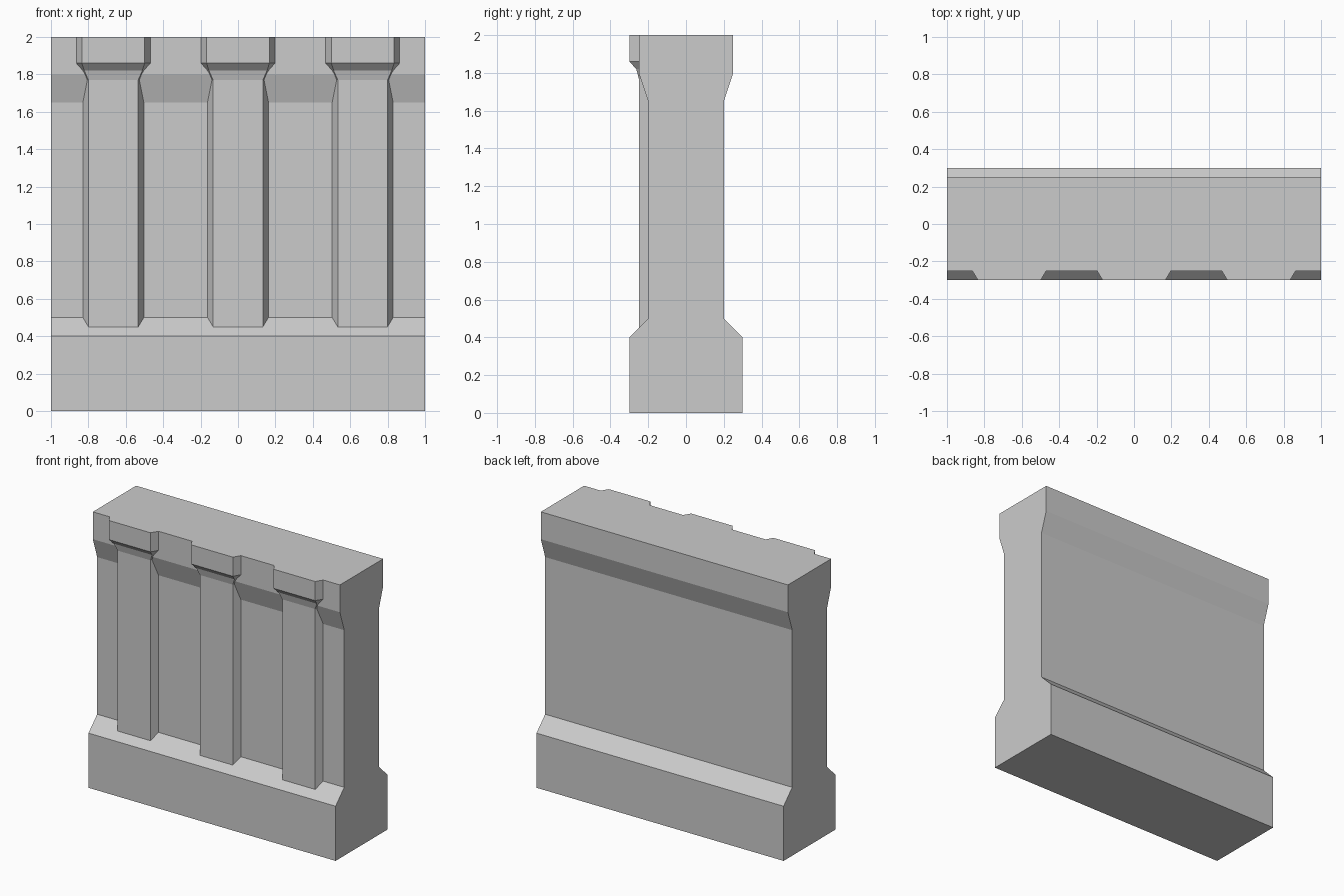
import bpy, bmesh

if "Cube" in bpy.data.objects:
    bpy.data.objects.remove(bpy.data.objects["Cube"])


def loft(name, rings):
    """Solid skinned through a list of equal-length point rings, capped at both ends."""
    bm = bmesh.new()
    loops = [[bm.verts.new(p) for p in ring] for ring in rings]
    for a, b in zip(loops, loops[1:]):
        for i in range(len(a)):
            j = (i + 1) % len(a)
            bm.faces.new((a[i], a[j], b[j], b[i]))
    bm.faces.new(loops[0])
    bm.faces.new(loops[-1])
    bmesh.ops.recalc_face_normals(bm, faces=bm.faces)
    mesh = bpy.data.meshes.new(name)
    bm.to_mesh(mesh)
    bm.free()
    ob = bpy.data.objects.new(name, mesh)
    bpy.context.collection.objects.link(ob)
    return ob


# Wall: symmetric side profile (half depth, height) swept along x
half = [(0.3, 0), (0.3, 0.4), (0.2, 0.5), (0.2, 1.65), (0.25, 1.8), (0.25, 2)]
profile = half + [(-y, z) for y, z in reversed(half)]
wall = loft("wall", [[(x, y, z) for y, z in profile] for x in (-1, 1)])

# Pilasters: trapezoid sections (height, front y, front half width), back sunk in the wall
sections = [(0.42, -0.25, 0.133), (1.77, -0.25, 0.133), (1.82, -0.263, 0.155),
            (1.86, -0.30, 0.168), (2.0, -0.30, 0.168)]
BACK, FLARE = -0.18, 0.6
for n, cx in enumerate((-2 / 3, 0, 2 / 3)):
    rings = []
    for z, y, w in sections:
        wb = w + FLARE * (BACK - y)
        rings.append([(cx - w, y, z), (cx + w, y, z), (cx + wb, BACK, z), (cx - wb, BACK, z)])
    pilaster = loft(f"pilaster_{n + 1}", rings)
    pilaster.hide_render = True
    pilaster.hide_set(True)

    # Merge each pilaster into the wall
    union = wall.modifiers.new(f"join_pilaster_{n + 1}", 'BOOLEAN')
    union.operation = 'UNION'
    union.solver = 'EXACT'
    union.object = pilaster
